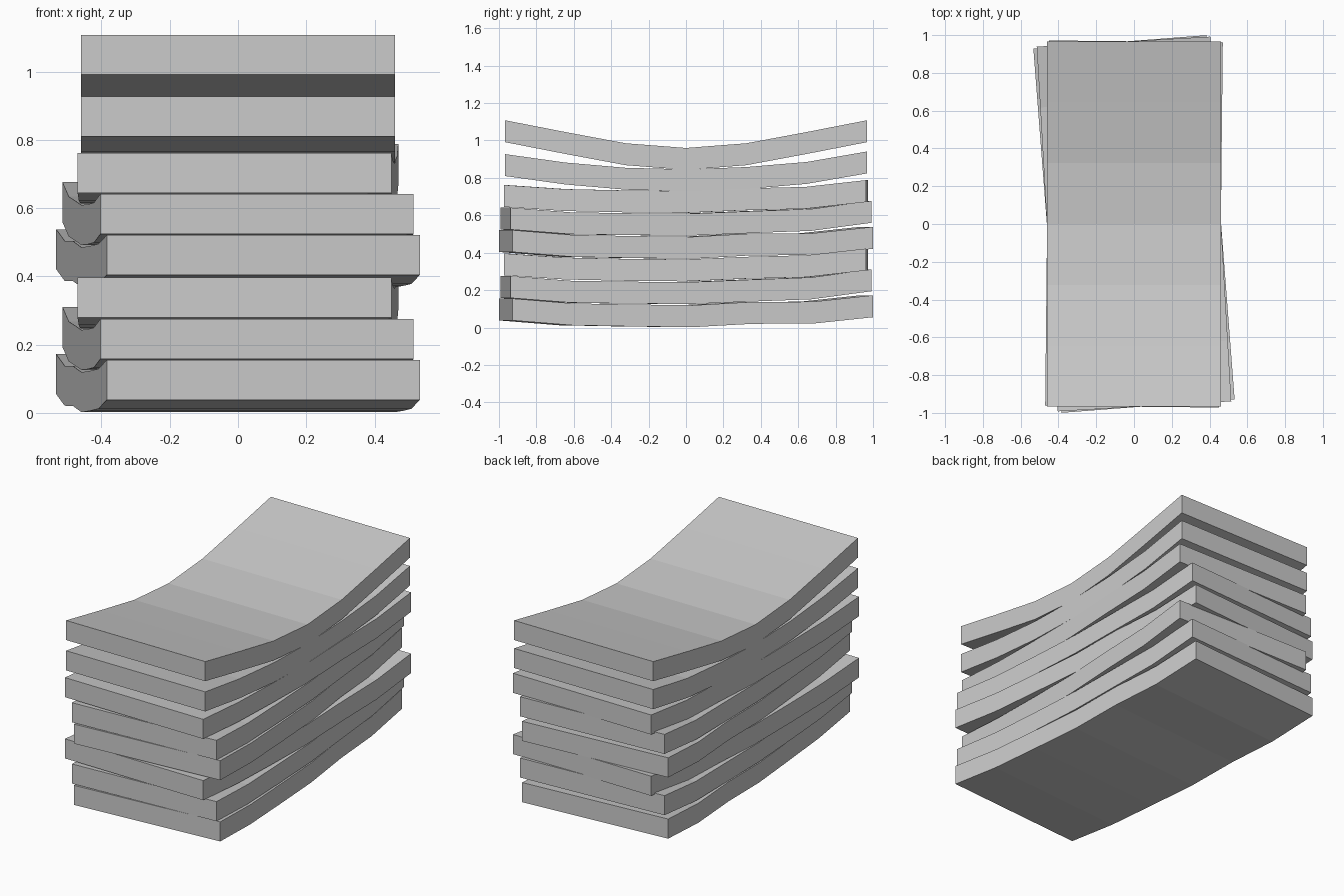
import bpy, bmesh
from math import radians
from mathutils import Matrix

if "Cube" in bpy.data.objects:
    bpy.data.objects.remove(bpy.data.objects["Cube"])

HALF_W, HALF_L, THICK = 0.46, 0.967, 0.117


def slab(name, base, rise, turn):
    """Sagging slab: rise = height of the 7 stations above base, front to back."""
    bm = bmesh.new()
    n = len(rise)
    rings = []
    for i, h in enumerate(rise):
        y = -HALF_L + 2 * HALF_L * i / (n - 1)
        z = base + h
        rings.append([bm.verts.new(p) for p in (
            (-HALF_W, y, z), (HALF_W, y, z),
            (HALF_W, y, z + THICK), (-HALF_W, y, z + THICK))])
    for a, b in zip(rings, rings[1:]):
        for k in range(4):
            j = (k + 1) % 4
            bm.faces.new((a[k], a[j], b[j], b[k]))
    bm.faces.new(rings[0])
    bm.faces.new(rings[-1][::-1])
    bm.transform(Matrix.Rotation(radians(turn), 4, 'Z'))
    bmesh.ops.recalc_face_normals(bm, faces=bm.faces)
    mesh = bpy.data.meshes.new(name)
    bm.to_mesh(mesh)
    bm.free()
    bpy.context.collection.objects.link(bpy.data.objects.new(name, mesh))


# Sag patterns shared by the stacked slabs
sag_a = (0.038, 0.012, 0.006, 0.002, 0.020, 0.021, 0.055)
sag_b = (0.034, 0.009, 0.004, 0.002, 0.015, 0.027, 0.070)
sag_c = (0.032, 0.010, 0.003, 0.000, 0.014, 0.022, 0.058)

# Two repeated groups of three twisted slabs
for g in range(2):
    z = g * 0.366
    slab(f"slab_{g * 3 + 1}", z, sag_a, 4.4)
    slab(f"slab_{g * 3 + 2}", z + 0.124, sag_b, 3.3)
    slab(f"slab_{g * 3 + 3}", z + 0.247, sag_c, -0.6)

# Two straight slabs on top, curving up more strongly
slab("slab_7", 0.729, (0.081, 0.036, 0.008, 0.0, 0.012, 0.039, 0.095), 0)
slab("slab_8", 0.843, (0.148, 0.085, 0.025, 0.0, 0.025, 0.085, 0.148), 0)
